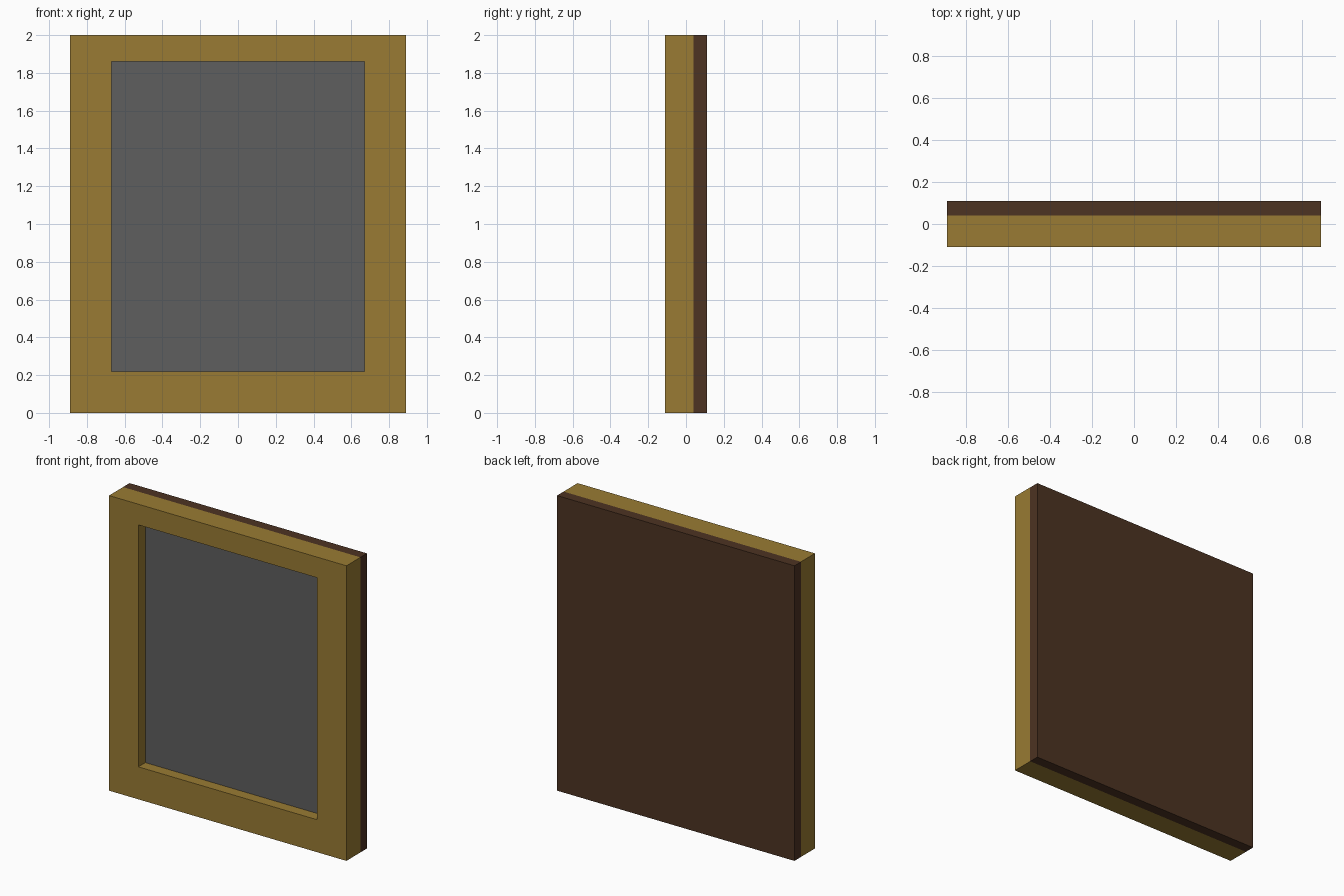
import bpy, bmesh

if "Cube" in bpy.data.objects:
    bpy.data.objects.remove(bpy.data.objects["Cube"])

def material(name, rgb):
    m = bpy.data.materials.new(name)
    m.diffuse_color = (*rgb, 1)
    m.use_nodes = True
    m.node_tree.nodes["Principled BSDF"].inputs["Base Color"].default_value = m.diffuse_color
    return m

gold = material("antique gold", (0.319, 0.198, 0.033))
brown = material("dark brown", (0.074, 0.033, 0.016))
grey = material("mid grey", (0.114, 0.114, 0.114))

def add_object(name, bm, mat):
    bmesh.ops.recalc_face_normals(bm, faces=bm.faces[:])
    me = bpy.data.meshes.new(name)
    bm.to_mesh(me)
    bm.free()
    me.materials.append(mat)
    ob = bpy.data.objects.new(name, me)
    bpy.context.collection.objects.link(ob)
    return ob

def box(name, x, y0, y1, z0, z1, mat):
    bm = bmesh.new()
    bmesh.ops.create_cube(bm, size=1)
    for v in bm.verts:
        v.co = (v.co.x * 2 * x, y0 if v.co.y < 0 else y1, z0 if v.co.z < 0 else z1)
    return add_object(name, bm, mat)

def rectangle(x, z0, z1):
    return [(-x, z0), (x, z0), (x, z1), (-x, z1)]

W, H = 0.89, 2.0                 # outer half width and height
OX, OZ0, OZ1 = 0.67, 0.22, 1.86  # opening
FRONT, SPLIT, BACK = -0.11, 0.04, 0.11
PANE = -0.035

# Frame: rectangular ring with four closed surfaces
bm = bmesh.new()
loops = [[bm.verts.new((x, y, z)) for x, z in rectangle(*size)]
         for size, y in (((W, 0, H), FRONT), ((W, 0, H), SPLIT),
                         ((OX, OZ0, OZ1), SPLIT), ((OX, OZ0, OZ1), FRONT))]
for k in range(4):
    a, b = loops[k], loops[(k + 1) % 4]
    for i in range(4):
        j = (i + 1) % 4
        bm.faces.new((a[i], a[j], b[j], b[i]))
add_object("frame", bm, gold)

# Recessed pane and solid backing
box("pane", OX, PANE, SPLIT, OZ0, OZ1, grey)
box("back_panel", W, SPLIT, BACK, 0, H, brown)
